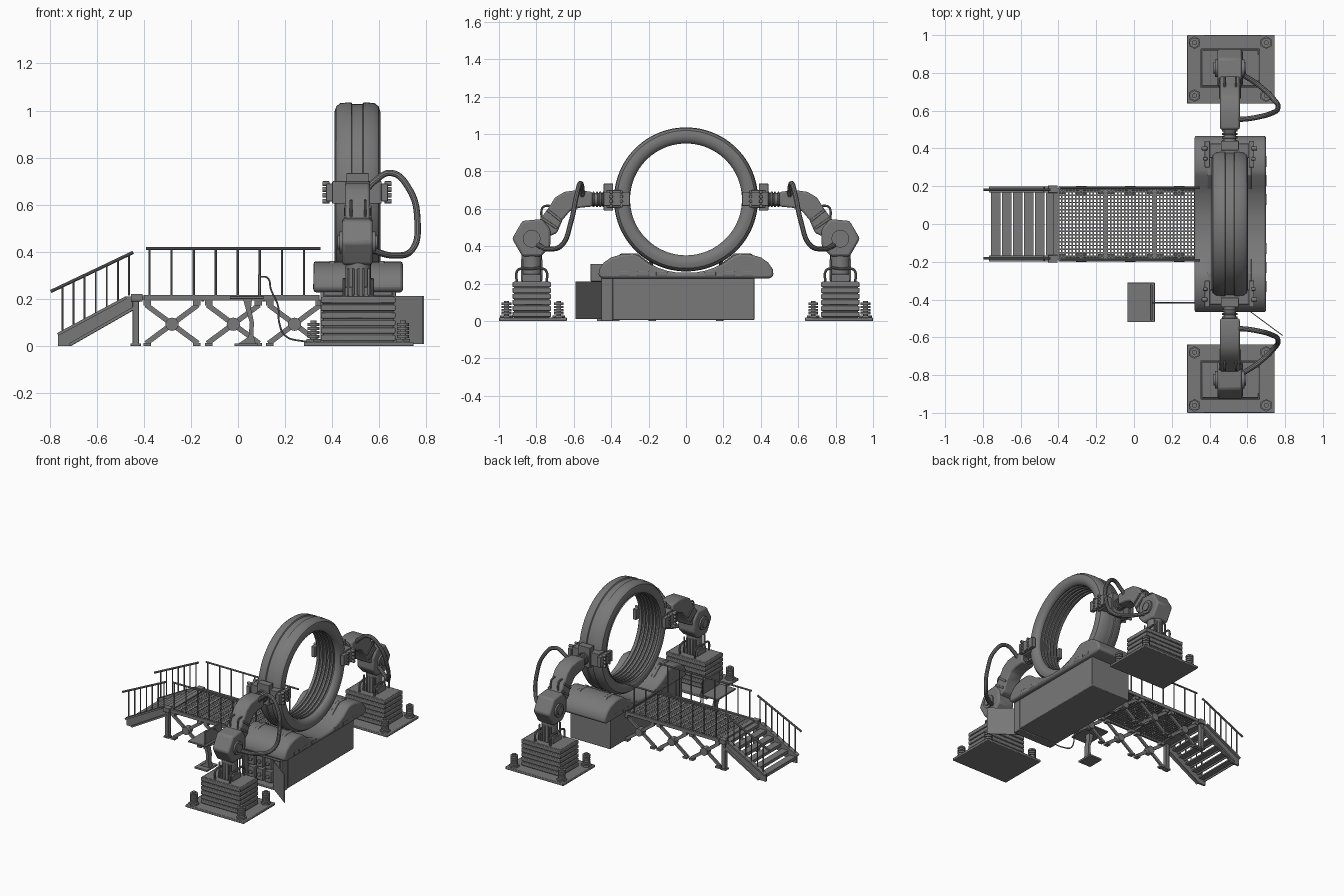
import bpy, bmesh, math
from mathutils import Vector, Matrix

if "Cube" in bpy.data.objects:
    bpy.data.objects.remove(bpy.data.objects["Cube"])

steel = bpy.data.materials.new("dark_steel")
steel.diffuse_color = (.19, .19, .19, 1)
steel.use_nodes = True
steel.node_tree.nodes["Principled BSDF"].inputs["Base Color"].default_value = steel.diffuse_color


def make(name, bm, mirror=False, bevel=0.0):
    bmesh.ops.recalc_face_normals(bm, faces=bm.faces)
    me = bpy.data.meshes.new(name)
    bm.to_mesh(me)
    bm.free()
    me.materials.append(steel)
    ob = bpy.data.objects.new(name, me)
    bpy.context.collection.objects.link(ob)
    bpy.context.view_layer.objects.active = ob
    bpy.ops.object.select_all(action='DESELECT')
    ob.select_set(True)
    bpy.ops.object.shade_smooth_by_angle(angle=math.radians(35))
    if bevel:
        m = ob.modifiers.new("bevel", 'BEVEL')
        m.width, m.segments, m.limit_method = bevel, 2, 'ANGLE'
    if mirror:
        m = ob.modifiers.new("mirror", 'MIRROR')
        m.use_axis = (False, True, False)
    return ob


def box(bm, x0, x1, y0, y1, z0, z1):
    mat = Matrix.Translation(((x0 + x1) / 2, (y0 + y1) / 2, (z0 + z1) / 2)) @ \
        Matrix.Diagonal((x1 - x0, y1 - y0, z1 - z0, 1))
    bmesh.ops.create_cube(bm, size=1, matrix=mat)


def cyl(bm, p, q, r, seg=16):
    p, q = Vector(p), Vector(q)
    mat = Matrix.Translation((p + q) / 2) @ (q - p).to_track_quat('Z', 'Y').to_matrix().to_4x4()
    bmesh.ops.create_cone(bm, cap_ends=True, segments=seg, radius1=r, radius2=r,
                          depth=(q - p).length, matrix=mat)


def prism(bm, pts, axis, a, b):
    # profile in (y,z) extruded on x, or in (x,z) extruded on y
    put = (lambda u, v, w: (w, u, v)) if axis == 'X' else (lambda u, v, w: (u, w, v))
    f = bm.faces.new([bm.verts.new(put(u, v, a)) for u, v in pts])
    g = bmesh.ops.extrude_face_region(bm, geom=[f])['geom']
    d = Vector(put(0, 0, b - a))
    bmesh.ops.translate(bm, vec=d, verts=[v for v in g if isinstance(v, bmesh.types.BMVert)])
    return f


def bar(bm, p, q, wide, a, b, axis='Y'):
    # flat bar between two profile points
    d = Vector((q[0] - p[0], q[1] - p[1])).normalized() * wide / 2
    prism(bm, [(p[0] - d.y, p[1] + d.x), (q[0] - d.y, q[1] + d.x),
               (q[0] + d.y, q[1] - d.x), (p[0] + d.y, p[1] - d.x)], axis, a, b)


def hose(bm, pts, r):
    cu = bpy.data.curves.new("path", 'CURVE')
    cu.dimensions, cu.bevel_depth, cu.bevel_resolution, cu.use_fill_caps = '3D', r, 3, True
    sp = cu.splines.new('BEZIER')
    sp.bezier_points.add(len(pts) - 1)
    for b, p in zip(sp.bezier_points, pts):
        b.co, b.handle_left_type, b.handle_right_type = p, 'AUTO', 'AUTO'
    ob = bpy.data.objects.new("path", cu)
    bpy.context.collection.objects.link(ob)
    me = bpy.data.meshes.new_from_object(ob.evaluated_get(bpy.context.evaluated_depsgraph_get()))
    bm.from_mesh(me)
    bpy.data.objects.remove(ob)
    bpy.data.meshes.remove(me)


# gate ring, lathed about x
prof = [(-.08, .305), (-.093, .32), (-.097, .345), (-.09, .368), (-.072, .382), (-.026, .385),
        (-.022, .378), (.022, .378), (.026, .385), (.072, .382), (.09, .368), (.097, .345),
        (.093, .32), (.08, .305)]
for i in range(6):
    x = .07 - i * .0275
    prof += [(x, .299), (x - .014, .299), (x - .015, .308), (x - .026, .308)]
bm = bmesh.new()
C = Vector((.507, 0, .65))
vs = [bm.verts.new(C + Vector((x, 0, r))) for x, r in prof]
es = [bm.edges.new((vs[i - 1], vs[i])) for i in range(len(vs))]
bmesh.ops.spin(bm, geom=vs + es, cent=C, axis=(1, 0, 0), angle=math.tau, steps=96)
bmesh.ops.remove_doubles(bm, verts=bm.verts, dist=1e-4)
make("gate_ring", bm)

# base housing with open cabinet end, door and cradle
bm = bmesh.new()
box(bm, .35, .67, -.39, .365, .005, .23)
for b in [(.35, .365, 0, .23), (.655, .67, 0, .23), (.365, .655, 0, .015), (.365, .655, .215, .23)]:
    box(bm, b[0], b[1], -.455, -.39, b[2], b[3])
make("base_housing", bm, bevel=.004)
bm = bmesh.new()
for i in range(4):
    for j in range(2):
        box(bm, .38 + i * .068, .43 + i * .068, -.43, -.385, .03 + j * .095, .11 + j * .095)
        cyl(bm, (.405 + i * .068, -.43, .07 + j * .095), (.405 + i * .068, -.44, .07 + j * .095), .014)
make("cabinet_modules", bm, bevel=.003)
bm = bmesh.new()
prism(bm, [(-.455, .01), (-.455, .212), (-.59, .212), (-.59, .01)], 'X', 0, .008)
for v in bm.verts:
    v.co.x += .60 + (-.455 - v.co.y) * 1.35
make("cabinet_door", bm)
half = [(.445, .228), (.468, .24), (.465, .275), (.44, .312), (.40, .34), (.34, .357), (.285, .36),
        (.255, .35), (.2, .308), (.15, .285), (.1, .268), (.05, .259)]
bm = bmesh.new()
prism(bm, half + [(-y, z) for y, z in reversed(half)], 'X', .32, .70)
make("ring_cradle", bm, bevel=.012)
bm = bmesh.new()
for x in (.40, .61):
    prism(bm, [(.15, .27), (.38, .335), (.345, .362), (.26, .362), (.20, .315)], 'X', x - .012, x + .012)
for x in (.322, .685):
    for y in (.1, .2, .3):
        box(bm, x - .003, x + .016, y, y + .06, .24, .265)
make("cradle_brackets", bm, True, .003)

# robot arms, built at -y and mirrored
bm = bmesh.new()
box(bm, .28, .745, -1, -.637, 0, .018)
make("arm_floor_plate", bm, True, .004)
bm = bmesh.new()
for x in (.32, .70):
    for y in (-.96, -.68):
        cyl(bm, (x, y, .018), (x, y, .03), .034, 6)
        cyl(bm, (x, y, .02), (x, y, .108), .013)
        for k in range(4):
            cyl(bm, (x, y, .035 + k * .017), (x, y, .047 + k * .017), .026)
make("anchor_bolts", bm, True)
bm = bmesh.new()
box(bm, .36, .66, -.92, -.73, .015, .212)
for k in range(6):
    box(bm, .352, .668, -.928, -.722, .022 + k * .032, .048 + k * .032)
make("arm_pedestal", bm, True, .004)
bm = bmesh.new()
box(bm, .45, .57, -.875, -.775, .21, .25)
cyl(bm, (.51, -.825, .21), (.51, -.825, .37), .054, 24)
for i in range(5):
    for y in (-.877, -.773):
        box(bm, .462 + i * .022, .472 + i * .022, y - .006, y + .006, .215, .33)
make("arm_column", bm, True, .003)
bm = bmesh.new()
for x in (.45, .57):
    hose(bm, [(x, -.905, .21), (x, -.905, .262), (x, -.89, .278), (x, -.84, .278)], .007)
    hose(bm, [(x, -.745, .21), (x, -.745, .262), (x, -.76, .278), (x, -.84, .278)], .007)
for x in (.48, .54):
    hose(bm, [(x, -.77, .53), (x, -.77, .60), (x, -.76, .612), (x, -.70, .612)], .006)
make("pipe_guards", bm, True)
bm = bmesh.new()
prism(bm, [(-.93, .44), (-.875, .345), (-.775, .345), (-.725, .40), (-.725, .49), (-.77, .545), (-.875, .535)],
      'X', .442, .572)
make("elbow_joint", bm, True, .012)
bm = bmesh.new()
for x, s in ((.572, 1), (.442, -1)):
    cyl(bm, (x, -.825, .44), (x + s * .012, -.825, .44), .047, 24)
    cyl(bm, (x, -.825, .44), (x + s * .02, -.825, .44), .03, 24)
make("elbow_discs", bm, True)
bm = bmesh.new()
prism(bm, [(-.79, .53), (-.735, .605), (-.70, .66), (-.65, .69), (-.58, .70), (-.50, .69), (-.50, .612),
           (-.57, .605), (-.62, .588), (-.66, .54), (-.69, .47), (-.76, .44)], 'X', .455, .56)
make("upper_arm", bm, True, .01)
bm = bmesh.new()
for p, q in (((-.77, .55), (-.69, .495)), ((-.74, .593), (-.667, .535))):
    bar(bm, p, q, .014, .449, .566, 'X')
make("arm_bands", bm, True, .003)
bm = bmesh.new()
cyl(bm, (.507, -.53, .65), (.507, -.36, .65), .034, 24)
for k in range(4):
    cyl(bm, (.507, -.50 + k * .018, .65), (.507, -.489 + k * .018, .65), .041, 24)
box(bm, .40, .61, -.425, -.35, .605, .70)
box(bm, .46, .555, -.44, -.39, .59, .735)
for x in (.388, .622):
    box(bm, x - .014, x + .014, -.44, -.30, .615, .69)
    for k in range(4):
        z = .615 + k * .025
        s = 1 if x > .5 else -1
        cyl(bm, (x, -.40, z), (x + s * .03, -.40, z), .0105, 10)
        cyl(bm, (x, -.345, z), (x + s * .022, -.345, z), .009, 10)
make("ring_clamp", bm, True, .003)
bm = bmesh.new()
hose(bm, [(.56, -.80, .41), (.66, -.735, .385), (.74, -.66, .41), (.762, -.615, .53), (.725, -.585, .67),
          (.65, -.565, .735), (.58, -.555, .70), (.55, -.555, .67)], .0135)
make("arm_hose", bm, True)

# walkway deck with punched grating
bm = bmesh.new()
mat = Matrix.Translation((-.03, 0, .212)) @ Matrix.Diagonal((.37, .19, 1, 1))
bmesh.ops.create_grid(bm, x_segments=40, y_segments=20, size=1, matrix=mat)
cells = bm.faces[:]
bmesh.ops.inset_individual(bm, faces=cells, thickness=.0052)
bmesh.ops.delete(bm, geom=cells, context='FACES')
ob = make("deck_grating", bm)
ob.modifiers.new("thick", 'SOLIDIFY').thickness = .008
bm = bmesh.new()
box(bm, -.40, .345, -.198, -.182, .193, .218)
box(bm, -.455, -.405, -.205, -.165, .19, .222)
make("deck_edges", bm, True, .002)
bm = bmesh.new()
box(bm, -.43, -.395, -.19, .19, .195, .216)
for x in (-.15, .11):
    box(bm, x - .006, x + .006, -.185, .185, .19, .205)
make("deck_cross_beams", bm)

# scissor supports and front legs
bm = bmesh.new()
for cx in (-.28, -.02, .24):
    bar(bm, (cx - .11, .175), (cx + .11, .012), .022, -.19, -.178)
    bar(bm, (cx - .11, .012), (cx + .11, .175), .022, -.178, -.166)
    cyl(bm, (cx, -.20, .093), (cx, -.155, .093), .028, 16)
    for sx in (-.105, .105):
        box(bm, cx + sx - .016, cx + sx + .016, -.195, -.16, 0, .014)
        box(bm, cx + sx - .016, cx + sx + .016, -.195, -.16, .172, .195)
make("scissor_supports", bm, True)
bm = bmesh.new()
box(bm, -.448, -.42, -.195, -.165, 0, .195)
box(bm, -.456, -.412, -.2, -.16, 0, .012)
make("deck_legs", bm, True, .003)

# stairs
bm = bmesh.new()
prism(bm, [(-.765, 0), (-.71, 0), (-.43, .16), (-.41, .21), (-.48, .21), (-.765, .055)], 'Y', -.182, -.168)
bar(bm, (-.765, .05), (-.475, .206), .012, -.198, -.168)
bar(bm, (-.715, .006), (-.435, .166), .012, -.198, -.168)
make("stair_stringers", bm, True)
bm = bmesh.new()
for k in range(6):
    x, z = -.757 + k * .058, .035 + k * .032
    box(bm, x, x + .05, -.17, .17, z, z + .01)
    box(bm, x, x + .006, -.17, .17, z - .012, z + .01)
make("stair_treads", bm)

# handrails
bm = bmesh.new()
cyl(bm, (-.39, -.192, .414), (.35, -.192, .414), .006, 10)
for k in range(8):
    x = -.375 + k * .0935
    cyl(bm, (x, -.192, .21), (x, -.192, .414), .0045, 8)
cyl(bm, (-.795, -.182, .232), (-.445, -.182, .398), .007, 10)
for k in range(7):
    x = -.745 + k * .047
    cyl(bm, (x, -.182, .055 + (x + .765) * .53), (x, -.182, .232 + (x + .795) * .474), .004, 8)
make("handrails", bm, True)

# control console with its cable
bm = bmesh.new()
box(bm, -.035, .11, -.52, -.31, .20, .212)
box(bm, .085, .097, -.51, -.32, .212, .305)
make("console_screen_and_tray", bm, bevel=.003)
bm = bmesh.new()
box(bm, -.015, .085, -.475, -.355, 0, .012)
prism(bm, [(.0, .01), (.075, .01), (.065, .05), (.068, .10), (.055, .16), (.06, .205), (.02, .205),
           (.035, .15), (.05, .10), (.045, .04)], 'Y', -.435, -.395)
make("console_stand", bm)
bm = bmesh.new()
hose(bm, [(.095, -.418, .295), (.125, -.418, .29), (.14, -.418, .24), (.17, -.418, .17), (.175, -.418, .10),
          (.20, -.418, .045), (.27, -.418, .022), (.36, -.418, .02)], .004)
make("console_cable", bm)
